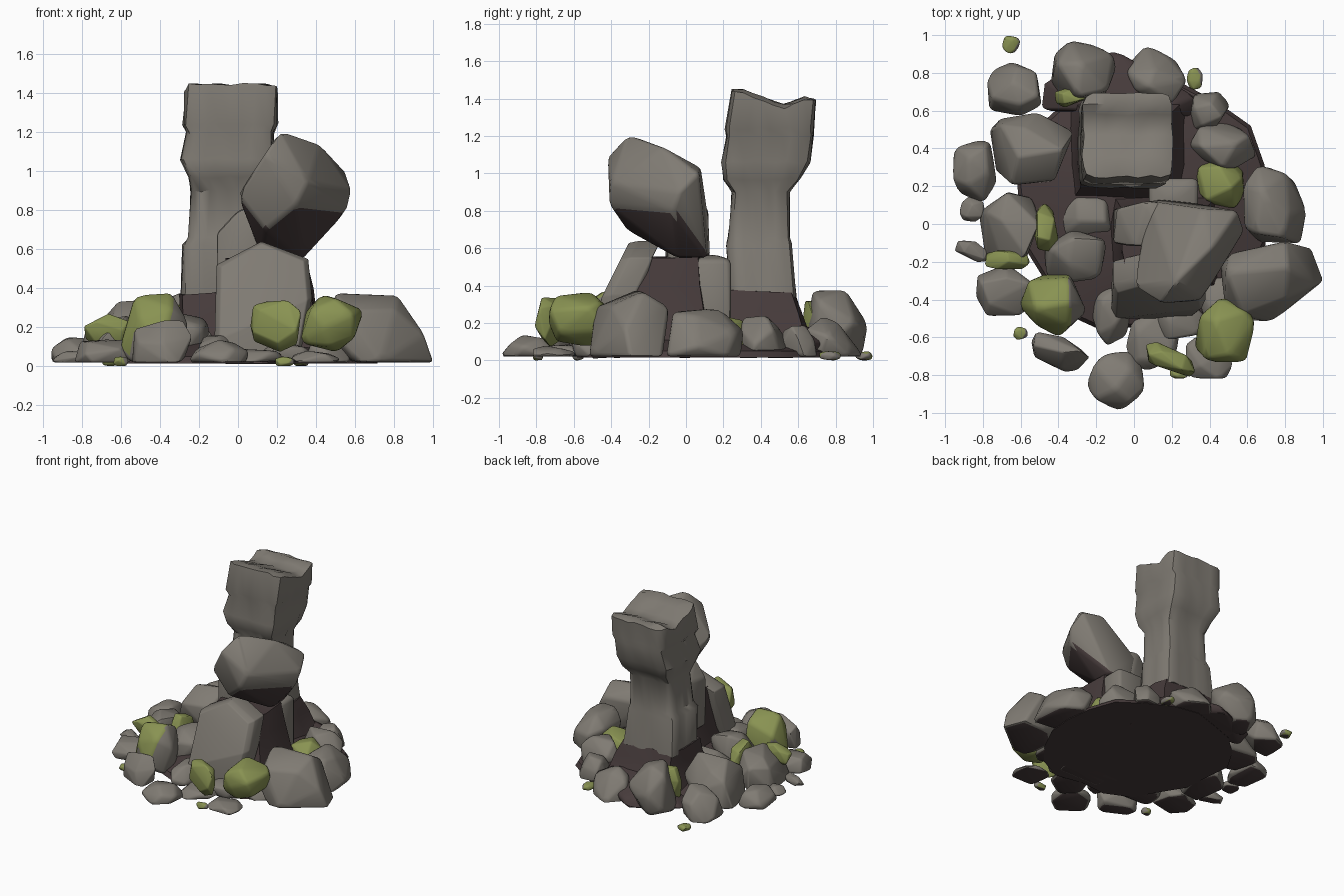
import bpy, bmesh, math, random
from mathutils import Vector, Matrix

if "Cube" in bpy.data.objects:
    bpy.data.objects.remove(bpy.data.objects["Cube"])

random.seed(11)
FLOOR = 0.02


def material(name, rgb):
    m = bpy.data.materials.new(name)
    m.diffuse_color = (*rgb, 1)
    m.use_nodes = True
    m.node_tree.nodes["Principled BSDF"].inputs["Base Color"].default_value = m.diffuse_color
    return m


STONE = material("grey stone", (0.215, 0.198, 0.172))
MOSS = material("moss green", (0.25, 0.29, 0.085))
EARTH = material("dark earth", (0.062, 0.044, 0.044))


def finish(bm, name, mats, rule=None, angle=38):
    """Shade smooth with sharp edges, colour faces by rule, make the object."""
    bmesh.ops.recalc_face_normals(bm, faces=bm.faces)
    bm.normal_update()
    for f in bm.faces:
        f.smooth = True
        f.material_index = rule(f) if rule else 0
    for e in bm.edges:
        e.smooth = e.calc_face_angle(0) < math.radians(angle)
    me = bpy.data.meshes.new(name)
    bm.to_mesh(me)
    bm.free()
    for m in mats:
        me.materials.append(m)
    ob = bpy.data.objects.new(name, me)
    bpy.context.collection.objects.link(ob)
    return ob


def hull(name, pts, mat=STONE, bevel=0.018, rule=None):
    """Chiselled stone: convex hull with softened edges; buried undersides are earth."""
    bm = bmesh.new()
    for p in pts:
        bm.verts.new(p)
    bmesh.ops.convex_hull(bm, input=bm.verts)
    bmesh.ops.delete(bm, geom=[v for v in bm.verts if not v.link_faces], context='VERTS')
    bmesh.ops.dissolve_limit(bm, angle_limit=math.radians(9), verts=bm.verts, edges=bm.edges)
    bmesh.ops.bevel(bm, geom=bm.edges[:], offset=bevel, segments=2, profile=0.5,
                    affect='EDGES', clamp_overlap=True)

    def colour(f):
        if f.normal.z < -0.95 and f.calc_center_median().z < 0.03:
            return 1
        return rule(f) if rule else 0
    return finish(bm, name, [mat, EARTH, STONE], colour)


def boulder(name, x, y, rx, ry, z0, z1, turn=0, mat=STONE, rule=None, lean=0.0):
    """Random faceted stone fitted to a box, cut flat at the ground, top leaning inwards."""
    n, pts = 16, []
    spin = Matrix.Rotation(random.uniform(0, 6.3), 3, 'Z') @ Matrix.Rotation(random.uniform(0, 3), 3, 'X')
    for i in range(n):
        h = 1 - 2 * (i + 0.5) / n
        a = i * 2.39996 + random.uniform(-0.4, 0.4)
        r = math.sqrt(1 - h * h)
        p = spin @ Vector((r * math.cos(a), r * math.sin(a), h))
        pts.append(Vector([math.copysign(abs(c) ** 0.8, c) for c in p]) * random.uniform(0.88, 1.1))
    lo = [min(p[k] for p in pts) for k in range(3)]
    hi = [max(p[k] for p in pts) for k in range(3)]
    rot = Matrix.Rotation(math.radians(turn), 3, 'Z')
    floor = FLOOR if z0 < 0 else z0
    inward = -Vector((x, y, 0)).normalized() * lean
    out = []
    for p in pts:
        q = [(p[k] - lo[k]) / (hi[k] - lo[k]) for k in range(3)]
        v = rot @ Vector(((q[0] * 2 - 1) * rx, (q[1] * 2 - 1) * ry, 0))
        v += inward * min(rx, ry) * (q[2] - 0.35)
        out.append((x + v.x, y + v.y, max(floor, z0 + q[2] * (z1 - z0))))
    return hull(name, out, mat, min(0.02, 0.13 * min(rx, ry)), rule)


def column(name, rings, mat, jitter=0.008, top=None):
    """Squared pillar: a gridded box whose levels follow (z, x0, x1, y0, y1)."""
    bm = bmesh.new()
    bmesh.ops.create_cube(bm, size=2)
    n = len(rings) - 1
    bmesh.ops.subdivide_edges(bm, edges=bm.edges[:], cuts=n - 1, use_grid_fill=True)
    for v in bm.verts:
        u, w, t = v.co
        z, x0, x1, y0, y1 = rings[round((t + 1) / 2 * n)]
        k = 0.93 if abs(u) > 0.99 and abs(w) > 0.99 else 1
        if top and t > 0.99:
            z += top(w) - (0.015 if max(abs(u), abs(w)) > 0.99 else 0)
        v.co = ((x0 + x1) / 2 + u * k * (x1 - x0) / 2, (y0 + y1) / 2 + w * k * (y1 - y0) / 2, z)
        v.co += Vector([random.uniform(-jitter, jitter) for _ in range(3)])
    return finish(bm, name, [mat], angle=40)


# earth mound under everything
bm = bmesh.new()
seg = 20
wob = [random.uniform(0.94, 1.06) for _ in range(seg)]
loops = []
for r, z in ((0.68, 0.015), (0.66, 0.05), (0.5, 0.10), (0.3, 0.14)):
    loops.append([bm.verts.new((0.04 + r * wob[i] * math.cos(i * math.tau / seg),
                                0.10 + r * wob[i] * math.sin(i * math.tau / seg), z)) for i in range(seg)])
for a, b in zip(loops, loops[1:]):
    for i in range(seg):
        j = (i + 1) % seg
        bm.faces.new((a[i], a[j], b[j], b[i]))
bm.faces.new(loops[0])
bm.faces.new(loops[-1])
finish(bm, "earth_mound", [EARTH])
hull("earth_spur_back", [(-0.5, 0.6, 0.02), (0.38, 0.55, 0.02), (-0.12, 0.92, 0.02), (-0.06, 0.9, 0.08),
                         (0.33, 0.68, 0.1), (-0.48, 0.76, 0.05), (-0.2, 0.6, 0.2), (0.15, 0.6, 0.2)], EARTH)

# tall pillar and its earth footing
column("tall_pillar_footing", [(0.02, -0.36, 0.32, 0.10, 0.74), (0.13, -0.32, 0.26, 0.14, 0.66),
                               (0.26, -0.30, 0.22, 0.17, 0.61), (0.37, -0.295, 0.18, 0.22, 0.58)], EARTH)
column("tall_pillar", [(0.34, -0.29, 0.17, 0.24, 0.585), (0.62, -0.28, 0.14, 0.22, 0.56),
                       (0.66, -0.25, 0.13, 0.23, 0.55), (0.90, -0.24, 0.13, 0.25, 0.55),
                       (0.97, -0.25, 0.16, 0.20, 0.61), (1.06, -0.29, 0.18, 0.19, 0.66),
                       (1.20, -0.26, 0.18, 0.22, 0.68), (1.24, -0.28, 0.20, 0.21, 0.68),
                       (1.44, -0.27, 0.205, 0.25, 0.69)], STONE, 0.007,
       lambda w: 0.02 - 0.08 * max(0, 1 - abs(w - 0.05)) - (0.03 if w > 0.1 else 0) - (0.02 if w > 0.9 else 0))

# short pillar: earth footing, neck, leaning slab with an earthy underside
column("short_pillar_footing", [(0.02, -0.15, 0.48, -0.38, 0.20), (0.2, -0.10, 0.42, -0.30, 0.12),
                                (0.4, -0.07, 0.38, -0.27, 0.08), (0.55, -0.06, 0.35, -0.25, 0.08)], EARTH)
hull("short_pillar_neck", [(-0.11, -0.1, 0.3), (-0.11, 0.08, 0.3), (-0.11, -0.1, 0.68), (-0.09, 0.08, 0.7),
                           (0.0, -0.12, 0.8), (0.06, 0.12, 0.82), (0.2, -0.1, 0.84), (0.2, 0.1, 0.8),
                           (0.15, 0.13, 0.5), (0.1, 0.1, 0.3), (0.1, -0.1, 0.3)])
hull("leaning_slab", [(0.22, -0.31, 1.21), (0.42, -0.12, 1.14), (0.55, 0.07, 1.0), (0.585, -0.03, 0.9),
                      (0.56, -0.07, 0.8), (0.36, -0.4, 0.95), (0.3, -0.41, 0.83), (0.0, -0.33, 0.88),
                      (0.14, -0.42, 1.09), (0.3, 0.1, 0.85), (0.36, 0.08, 1.03), (0.08, 0.12, 0.76),
                      (0.05, -0.05, 0.74), (0.14, -0.32, 0.7), (0.47, -0.08, 0.7), (0.36, 0.08, 0.6),
                      (0.14, 0.13, 0.56), (0.33, 0.11, 0.55), (0.12, -0.05, 0.56), (0.33, -0.05, 0.55)],
     rule=lambda f: 1 if f.normal.z < -0.3 and f.calc_center_median().z < 0.74 else 0)
hull("neck_block", [(x, y, z) for x in (0.08, 0.34) for y in (0.04, 0.24) for z in (0.1, 0.54)]
     + [(0.2, 0.14, 0.57)], STONE, 0.025)

# big slab propped against the front
front = []
for x, z in ((-0.08, 0.02), (-0.12, 0.15), (-0.11, 0.52), (0.12, 0.64), (0.36, 0.55), (0.38, 0.35), (0.31, 0.02)):
    y = -0.5 + max(0, z - 0.25) * 0.5
    front += [(x * 0.9 + 0.013, y, z - 0.01), (x, y + 0.05, z), (x, y + 0.17, z)]
hull("front_slab", front)

# ring of grey boulders: x, y, half width, half depth, top, turn
left = [(-0.65, 0.71, 0.16, 0.13, 0.24, 35), (-0.55, 0.42, 0.20, 0.19, 0.35, 0),
        (-0.85, 0.28, 0.12, 0.17, 0.15, 0), (-0.86, 0.08, 0.07, 0.07, 0.08, 0),
        (-0.68, -0.04, 0.15, 0.21, 0.26, 0), (-0.86, -0.14, 0.09, 0.05, 0.08, -20),
        (-0.69, -0.35, 0.15, 0.14, 0.14, 0), (-0.40, -0.69, 0.16, 0.08, 0.24, -20),
        (-0.33, -0.18, 0.16, 0.15, 0.28, 0), (-0.26, 0.04, 0.18, 0.13, 0.19, 0),
        (-0.12, -0.48, 0.11, 0.17, 0.16, 5), (-0.10, -0.83, 0.16, 0.17, 0.14, 0)]
right = [(0.10, -0.63, 0.15, 0.15, 0.09, 0), (0.40, -0.71, 0.13, 0.12, 0.08, 0),
         (0.73, -0.31, 0.26, 0.19, 0.38, 25), (0.76, 0.10, 0.16, 0.23, 0.28, 15),
         (0.49, 0.42, 0.18, 0.12, 0.24, -15), (0.40, 0.60, 0.11, 0.10, 0.19, 0),
         (0.11, 0.79, 0.16, 0.13, 0.24, -25), (-0.27, 0.83, 0.17, 0.18, 0.38, 0),
         (0.46, -0.40, 0.12, 0.12, 0.15, 0), (0.25, -0.52, 0.14, 0.10, 0.12, 0)]
for side, rows in (("left", left), ("right", right)):
    for i, (x, y, rx, ry, top, turn) in enumerate(rows):
        boulder(f"{side}_boulder_{i + 1}", x, y, rx, ry, -0.45 * top, top, turn,
                lean=0.7 if top > 0.2 else 0.2)

# mossy boulders: x, y, half width, half depth, bottom, top, turn
mossy = [(-0.47, -0.02, 0.065, 0.13, -0.1, 0.29, 5), (0.46, 0.22, 0.14, 0.13, -0.1, 0.24, -20),
         (0.48, -0.57, 0.15, 0.17, 0.07, 0.37, -15), (0.19, -0.72, 0.15, 0.06, 0.07, 0.34, -25),
         (-0.67, -0.19, 0.12, 0.05, 0.1, 0.27, 0), (-0.32, 0.68, 0.10, 0.05, 0.05, 0.32, 15)]
for i, m in enumerate(mossy):
    boulder(f"mossy_boulder_{i + 1}", *m, mat=MOSS)
boulder("half_mossy_boulder", -0.43, -0.43, 0.18, 0.17, -0.12, 0.38, 0, MOSS,
        lambda f: 2 if f.normal.x > 0.6 or f.normal.z < 0.0 else 0)

# loose pebbles
for i, (x, y, rx, ry, m) in enumerate([(-0.65, 0.95, 0.05, 0.05, MOSS), (0.32, 0.77, 0.045, 0.06, MOSS),
                                       (-0.60, -0.58, 0.04, 0.035, MOSS), (0.24, -0.79, 0.05, 0.03, MOSS)]):
    boulder(f"pebble_{i + 1}", x, y, rx, ry, 0.0, 0.05, 0, m,
            lambda f: 2 if f.normal.x > 0.4 else 0)
